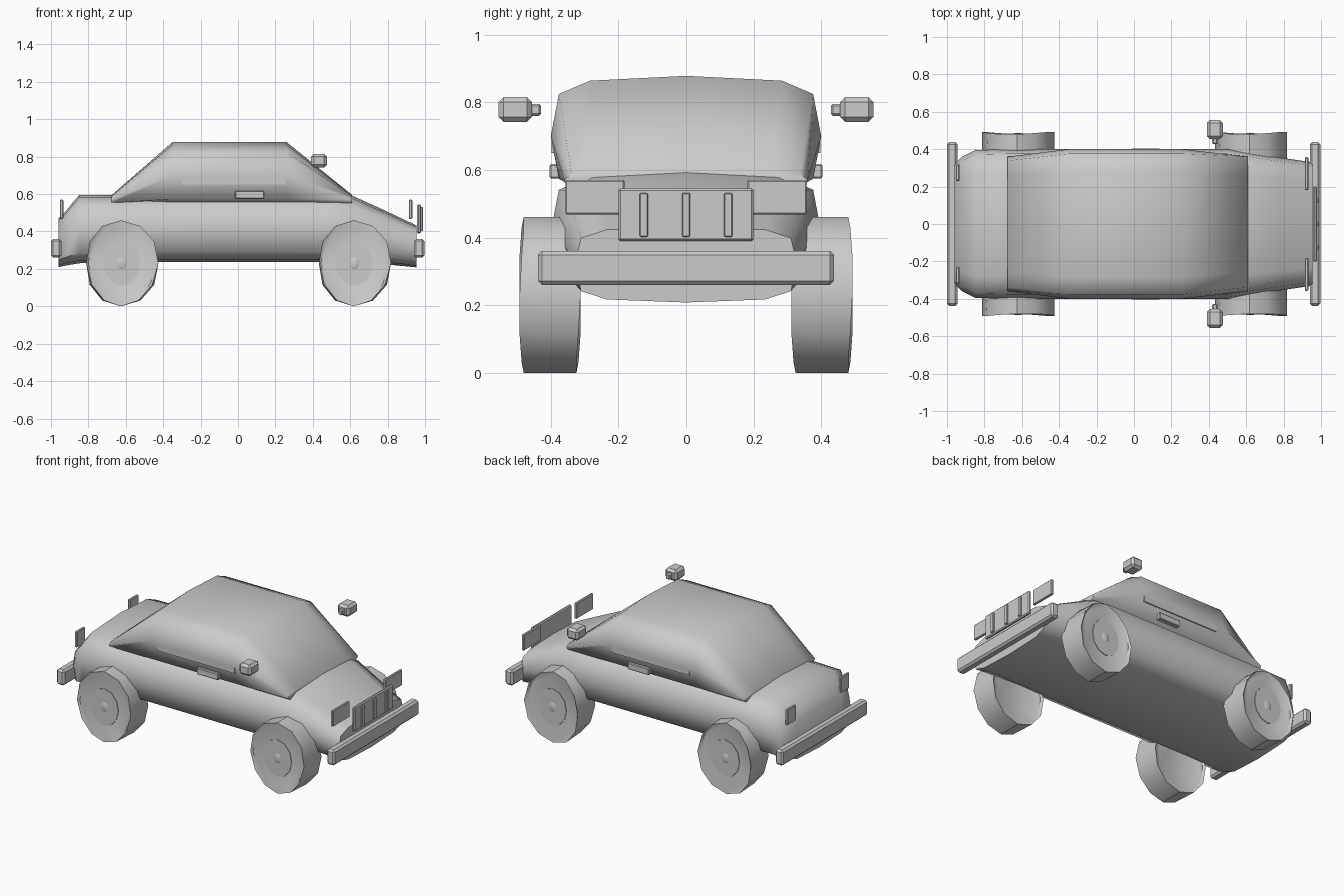
import bpy, bmesh, math
from mathutils import Vector

cube = bpy.data.objects.get("Cube")
if cube:
    bpy.data.objects.remove(cube, do_unlink=True)

grey = bpy.data.materials.new("plain_grey")
grey.use_nodes = True
GREY = (0.6, 0.6, 0.6, 1)
grey.diffuse_color = GREY
grey.node_tree.nodes["Principled BSDF"].inputs["Base Color"].default_value = GREY


def finish(name, bm, smooth=None):
    bmesh.ops.recalc_face_normals(bm, faces=bm.faces)
    mesh = bpy.data.meshes.new(name)
    bm.to_mesh(mesh)
    bm.free()
    mesh.materials.append(grey)
    ob = bpy.data.objects.new(name, mesh)
    bpy.context.collection.objects.link(ob)
    if smooth:
        bpy.ops.object.select_all(action='DESELECT')
        ob.select_set(True)
        bpy.context.view_layer.objects.active = ob
        bpy.ops.object.shade_smooth_by_angle(angle=math.radians(smooth))
    return ob


def box(name, x, y, z, bevel=0.006):
    """Bevelled block between the given limits."""
    bm = bmesh.new()
    bmesh.ops.create_cube(bm, size=1)
    for v in bm.verts:
        v.co = Vector([(a + b) / 2 + c * (b - a) for (a, b), c in zip((x, y, z), v.co)])
    if bevel:
        bmesh.ops.bevel(bm, geom=bm.edges[:], offset=bevel, segments=1, affect='EDGES')
    return finish(name, bm)


def loft(name, stations):
    """Skin rounded sections given as (x, half width, bottom, top)."""
    bm = bmesh.new()
    rings = []
    for x, w, bot, top in stations:
        h = top - bot
        half = [(0, 1), (0.71, 0.96), (0.94, 0.85), (1, 0.5), (0.94, 0.15), (0.71, 0.04), (0, 0)]
        pts = half + [(-a, b) for a, b in half[-2:0:-1]]
        rings.append([bm.verts.new((x, a * w, bot + b * h)) for a, b in pts])
    n = len(rings[0])
    for r, s in zip(rings, rings[1:]):
        for i in range(n):
            bm.faces.new((r[i], r[(i + 1) % n], s[(i + 1) % n], s[i]))
    bm.faces.new(rings[0])
    bm.faces.new(rings[-1])
    return finish(name, bm, 60)


def disc(name, x, y, z, rx, rz, depth, bevel):
    """Twelve-sided upright disc with its axle along y."""
    bm = bmesh.new()
    bmesh.ops.create_cone(bm, cap_ends=True, segments=12, radius1=1, radius2=1, depth=depth)
    for v in bm.verts:
        v.co = Vector((x + v.co.x * rx, y + v.co.z, z + v.co.y * rz))
    rims = [e for e in bm.edges if abs(e.verts[0].co.y - e.verts[1].co.y) < 1e-5]
    if bevel:
        bmesh.ops.bevel(bm, geom=rims, offset=bevel, segments=1, affect='EDGES')
    return finish(name, bm, 35)


# Body shell and cabin
loft("body", [(-0.96, 0.32, 0.21, 0.47), (-0.92, 0.36, 0.218, 0.51), (-0.85, 0.395, 0.23, 0.595),
              (-0.67, 0.4, 0.236, 0.595), (0.5, 0.4, 0.236, 0.595), (0.61, 0.385, 0.234, 0.592),
              (0.78, 0.355, 0.225, 0.515), (0.955, 0.33, 0.208, 0.432)])
loft("cabin", [(-0.675, 0.36, 0.545, 0.595), (-0.35, 0.4, 0.52, 0.878),
               (0.26, 0.4, 0.52, 0.878), (0.61, 0.36, 0.545, 0.595)])

# Bumpers
box("front_bumper", (0.94, 0.996), (-0.438, 0.438), (0.26, 0.36), 0.012)
box("rear_bumper", (-1, -0.944), (-0.438, 0.438), (0.26, 0.36), 0.012)

# Grille with upright bars
box("grille", (0.958, 0.978), (-0.2, 0.2), (0.39, 0.545))
for i in (-1, 0, 1):
    y = i * 0.125
    box("grille_bar", (0.97, 0.988), (y - 0.012, y + 0.012), (0.402, 0.532), 0.003)

# Paired parts on both sides
for s, side in ((1, "left"), (-1, "right")):
    def pair(a, b):
        return tuple(sorted((s * a, s * b)))
    # The car drives along +x, so +y is its left-hand flank
    box(side + "_headlight", (0.914, 0.932), pair(0.182, 0.357), (0.468, 0.57), 0.004)
    box(side + "_tail_light", (-0.952, -0.934), pair(0.23, 0.318), (0.468, 0.57), 0.004)
    box(side + "_mirror", (0.39, 0.475), pair(0.455, 0.555), (0.742, 0.815), 0.015)
    box(side + "_mirror_stalk", (0.418, 0.448), pair(0.428, 0.462), (0.76, 0.795), 0.006)
    box(side + "_door_handle", (-0.015, 0.14), pair(0.36, 0.403), (0.575, 0.617), 0.004)
    box(side + "_side_window", (-0.3, 0.255), pair(0.385, 0.398), (0.65, 0.7), 0)

    # Wheels, hubcaps and axle caps
    for x, end in ((0.622, "front"), (-0.622, "rear")):
        label = end + "_" + side + "_"
        disc(label + "wheel", x, s * 0.402, 0.23, 0.193, 0.23, 0.154, 0.014)
        disc(label + "hubcap", x, s * 0.46, 0.23, 0.1, 0.12, 0.046, 0)
        bm = bmesh.new()
        bmesh.ops.create_uvsphere(bm, u_segments=12, v_segments=8, radius=1)
        for v in bm.verts:
            v.co = Vector((x + v.co.x * 0.032, s * 0.477 + v.co.y * 0.011, 0.23 + v.co.z * 0.038))
        finish(label + "axle_cap", bm, 60)
